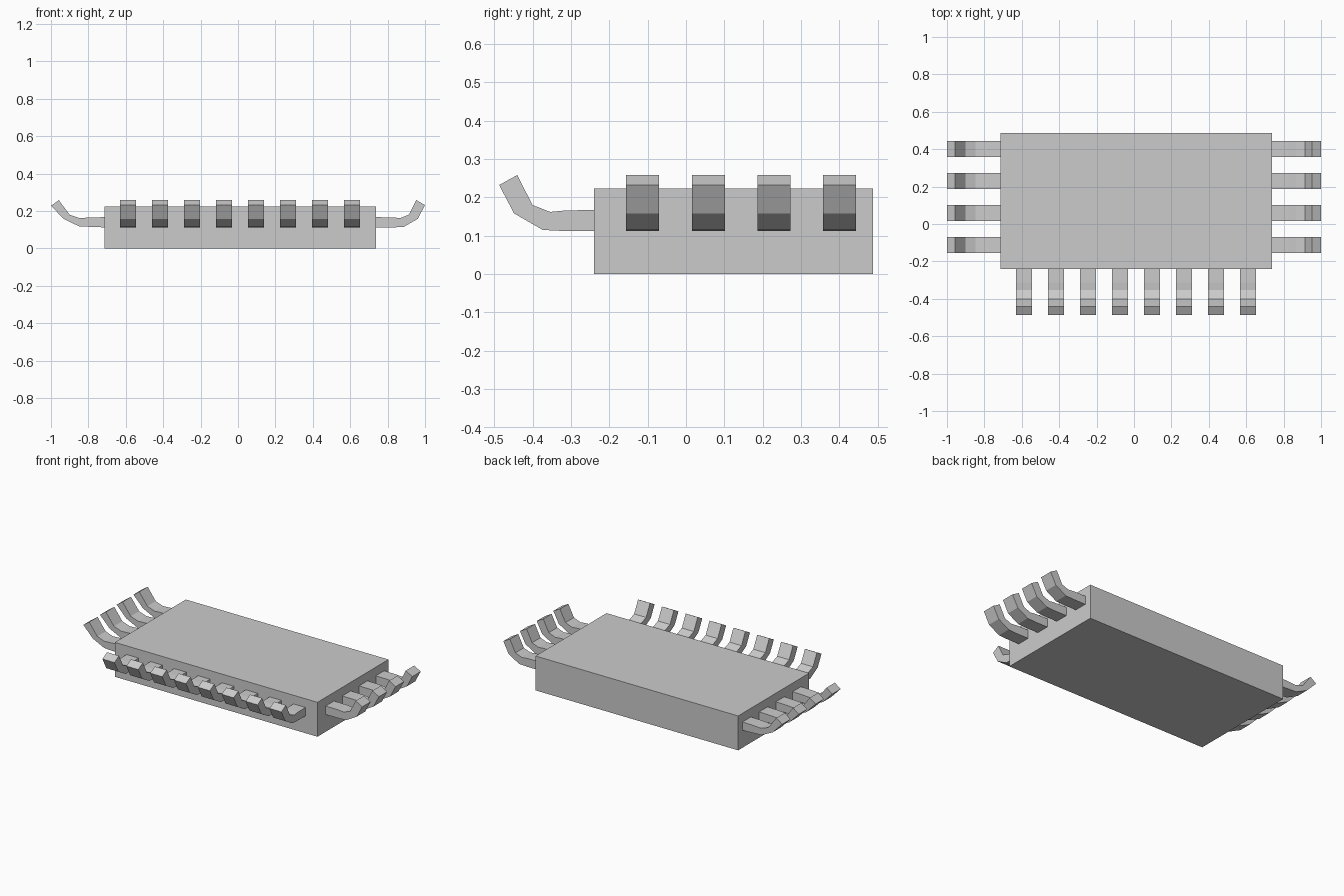
import bpy, bmesh
from mathutils import Vector

if "Cube" in bpy.data.objects:
    bpy.data.objects.remove(bpy.data.objects["Cube"])

X0, X1, Y0, Y1, H = -0.715, 0.738, -0.24, 0.487, 0.223
WIDTH, PITCH = 0.086, 0.171


def mesh_object(name, bm):
    bmesh.ops.recalc_face_normals(bm, faces=bm.faces)
    me = bpy.data.meshes.new(name)
    bm.to_mesh(me)
    bm.free()
    ob = bpy.data.objects.new(name, me)
    bpy.context.collection.objects.link(ob)
    return ob


def leg(name, profile, tip, inward, root):
    """Extrude a bent-pin profile; profile is (distance in from tip, z)."""
    bm = bmesh.new()
    inward = Vector(inward)
    side = Vector((-inward.y, inward.x, 0))
    pts = [(root, 0.112)] + profile + [(root, 0.167)]
    vs = [bm.verts.new(Vector(tip) + inward * d + side * -WIDTH / 2 + Vector((0, 0, z)))
          for d, z in pts]
    face = bm.faces.new(vs)
    ext = bmesh.ops.extrude_face_region(bm, geom=[face], use_keep_orig=True)
    bmesh.ops.translate(bm, vec=side * WIDTH,
                        verts=[v for v in ext["geom"] if isinstance(v, bmesh.types.BMVert)])
    return mesh_object(name, bm)


# Package body
bm = bmesh.new()
bmesh.ops.create_cube(bm, size=1)
for v in bm.verts:
    v.co = (X0 if v.co.x < 0 else X1, Y0 if v.co.y < 0 else Y1, 0 if v.co.z < 0 else H)
mesh_object("chip_body", bm)

# Bent pin profiles; the left row has a longer, softer bend
short = [(0.175, 0.112), (0.114, 0.115), (0.039, 0.158), (0.0, 0.232),
         (0.047, 0.258), (0.087, 0.180), (0.133, 0.162), (0.175, 0.166)]
long = [(0.22, 0.115), (0.15, 0.118), (0.068, 0.158), (0.0, 0.228),
        (0.042, 0.258), (0.10, 0.180), (0.153, 0.162), (0.22, 0.166)]

# Front row of pins
for i in range(8):
    leg(f"front_pin_{i + 1}", short, (-0.588 + i * PITCH, -0.487, 0), (0, 1, 0), 0.26)

# Side rows of pins
for i in range(4):
    y = -0.113 + i * PITCH
    leg(f"right_pin_{i + 1}", short, (1, y, 0), (-1, 0, 0), 0.275)
    leg(f"left_pin_{i + 1}", long, (-1, y, 0), (1, 0, 0), 0.295)
